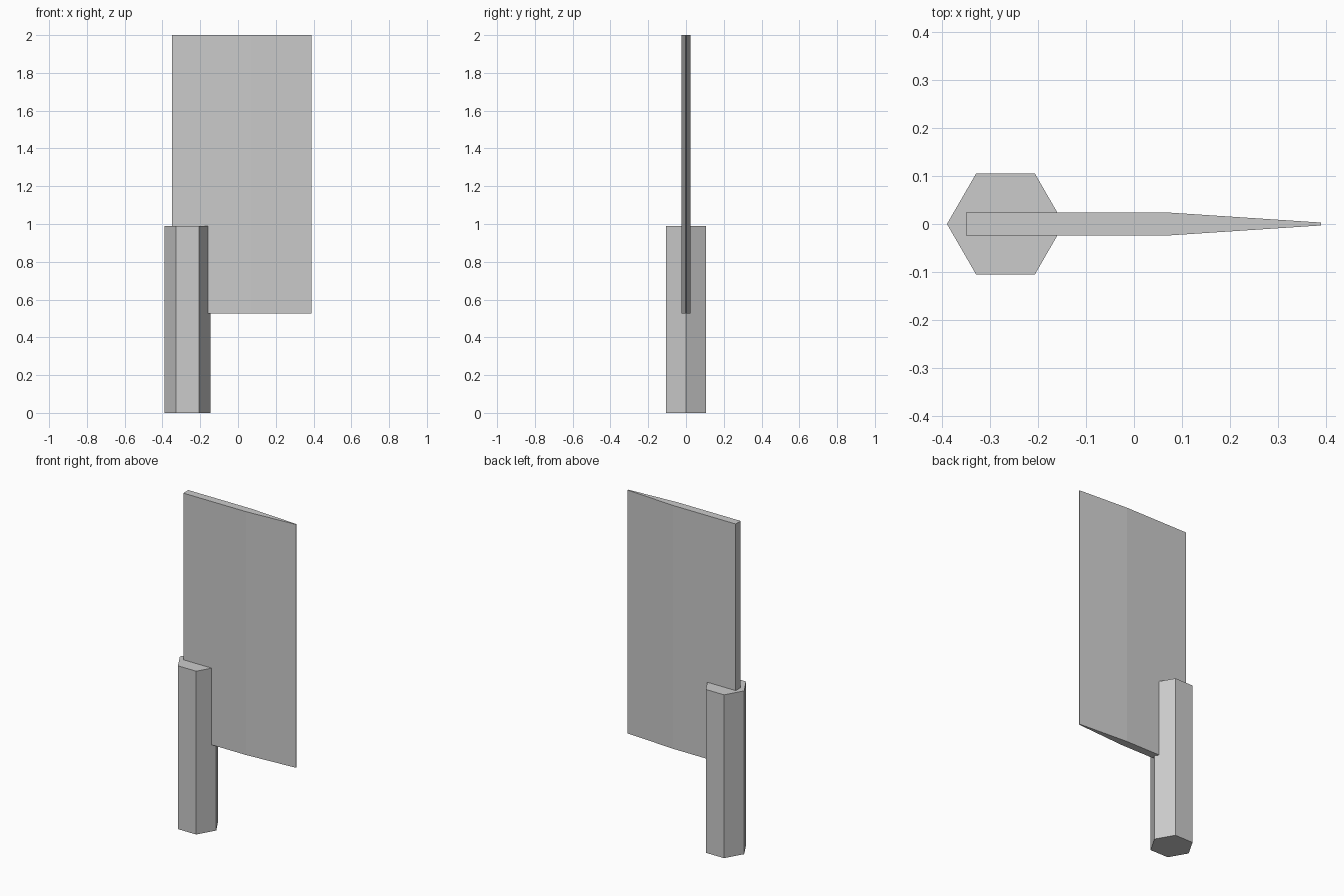
import bpy, bmesh, math

if "Cube" in bpy.data.objects:
    bpy.data.objects.remove(bpy.data.objects["Cube"])


def prism(name, outline, z0, z1):
    """Extrude a flat outline from z0 up to z1."""
    bm = bmesh.new()
    face = bm.faces.new([bm.verts.new((x, y, z0)) for x, y in outline])
    ext = bmesh.ops.extrude_face_region(bm, geom=[face])
    for v in ext["geom"]:
        if isinstance(v, bmesh.types.BMVert):
            v.co.z = z1
    bmesh.ops.recalc_face_normals(bm, faces=bm.faces)
    mesh = bpy.data.meshes.new(name)
    bm.to_mesh(mesh)
    bm.free()
    obj = bpy.data.objects.new(name, mesh)
    bpy.context.collection.objects.link(obj)
    return obj


# Hexagonal handle
R, CX = 0.122, -0.268
hexagon = [(CX + R * math.cos(i * math.pi / 3), R * math.sin(i * math.pi / 3))
           for i in range(6)]
prism("handle", hexagon, 0, 0.99)

# Blade: flat slab tapering to a thin cutting edge
side = [(-0.35, -0.024), (0.07, -0.024), (0.39, -0.003)]
blade_outline = side + [(x, -y) for x, y in reversed(side)]
prism("blade", blade_outline, 0.525, 2.0)
